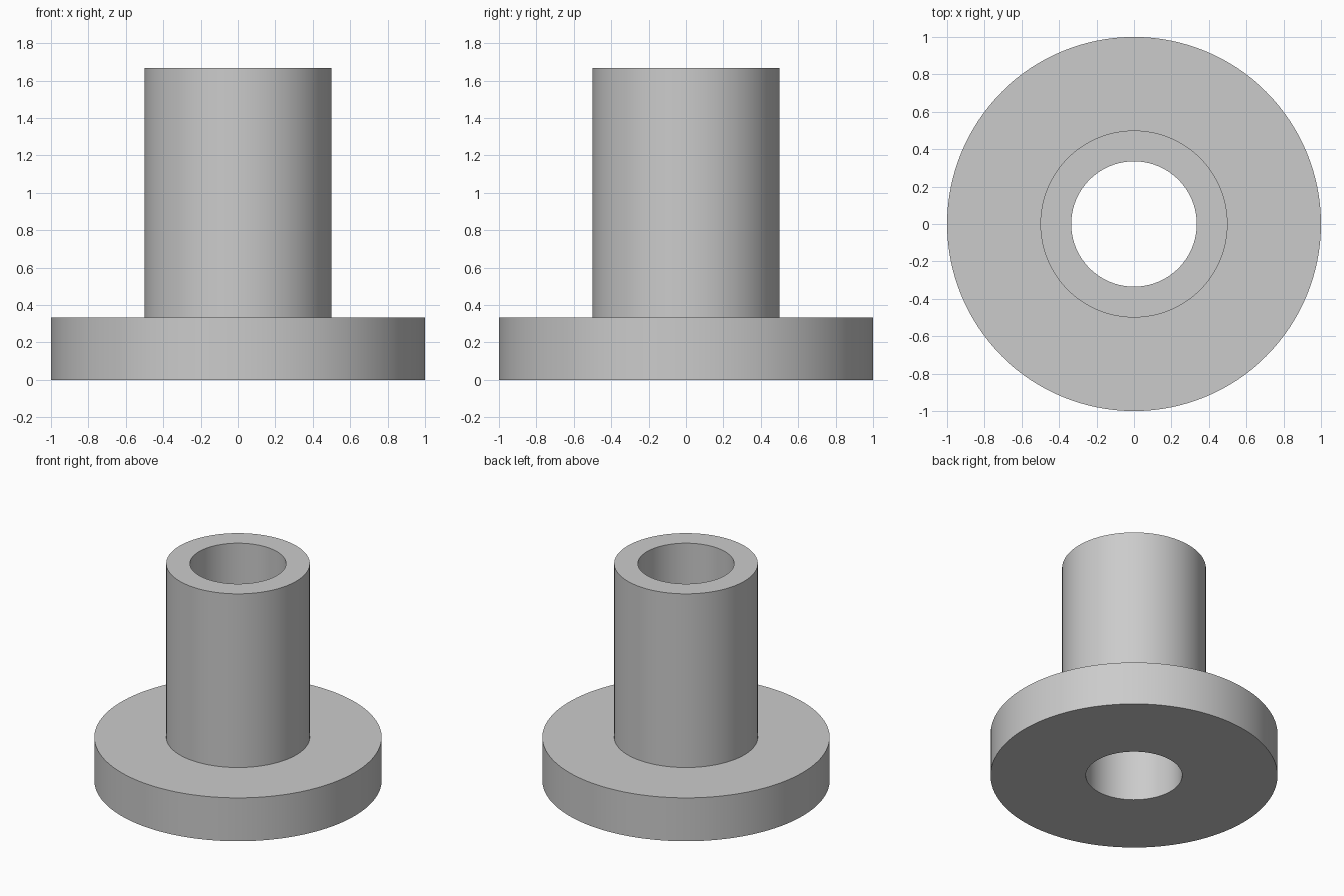
import bpy
import bmesh
import math

SEGMENTS = 128
BORE, SLEEVE, FLANGE = 0.335, 0.5, 1.0
FLANGE_TOP, SLEEVE_TOP = 0.333, 1.667

cube = bpy.data.objects.get("Cube")
if cube:
    bpy.data.objects.remove(cube, do_unlink=True)

# Plain grey material
grey = bpy.data.materials.new("plain_grey")
grey.use_nodes = True
colour = (0.6, 0.6, 0.6, 1)
grey.diffuse_color = colour
grey.node_tree.nodes["Principled BSDF"].inputs["Base Color"].default_value = colour


def lathe(name, profile, material):
    """Revolve a closed (radius, height) profile around z."""
    bm = bmesh.new()
    rings = []
    for i in range(SEGMENTS):
        a = math.tau * i / SEGMENTS
        rings.append([bm.verts.new((r * math.cos(a), r * math.sin(a), z))
                      for r, z in profile])
    for i, ring in enumerate(rings):
        following = rings[(i + 1) % SEGMENTS]
        for j in range(len(profile)):
            k = (j + 1) % len(profile)
            bm.faces.new((ring[j], following[j], following[k], ring[k]))
    bmesh.ops.recalc_face_normals(bm, faces=bm.faces)
    mesh = bpy.data.meshes.new(name)
    bm.to_mesh(mesh)
    bm.free()
    mesh.materials.append(material)
    obj = bpy.data.objects.new(name, mesh)
    bpy.context.collection.objects.link(obj)
    bpy.ops.object.select_all(action="DESELECT")
    obj.select_set(True)
    bpy.context.view_layer.objects.active = obj
    bpy.ops.object.shade_smooth_by_angle(angle=math.radians(30))
    return obj


# Flange and sleeve with a through bore, turned as one piece
lathe("flanged_bushing", [
    (BORE, 0), (FLANGE, 0), (FLANGE, FLANGE_TOP),
    (SLEEVE, FLANGE_TOP), (SLEEVE, SLEEVE_TOP), (BORE, SLEEVE_TOP),
], grey)
